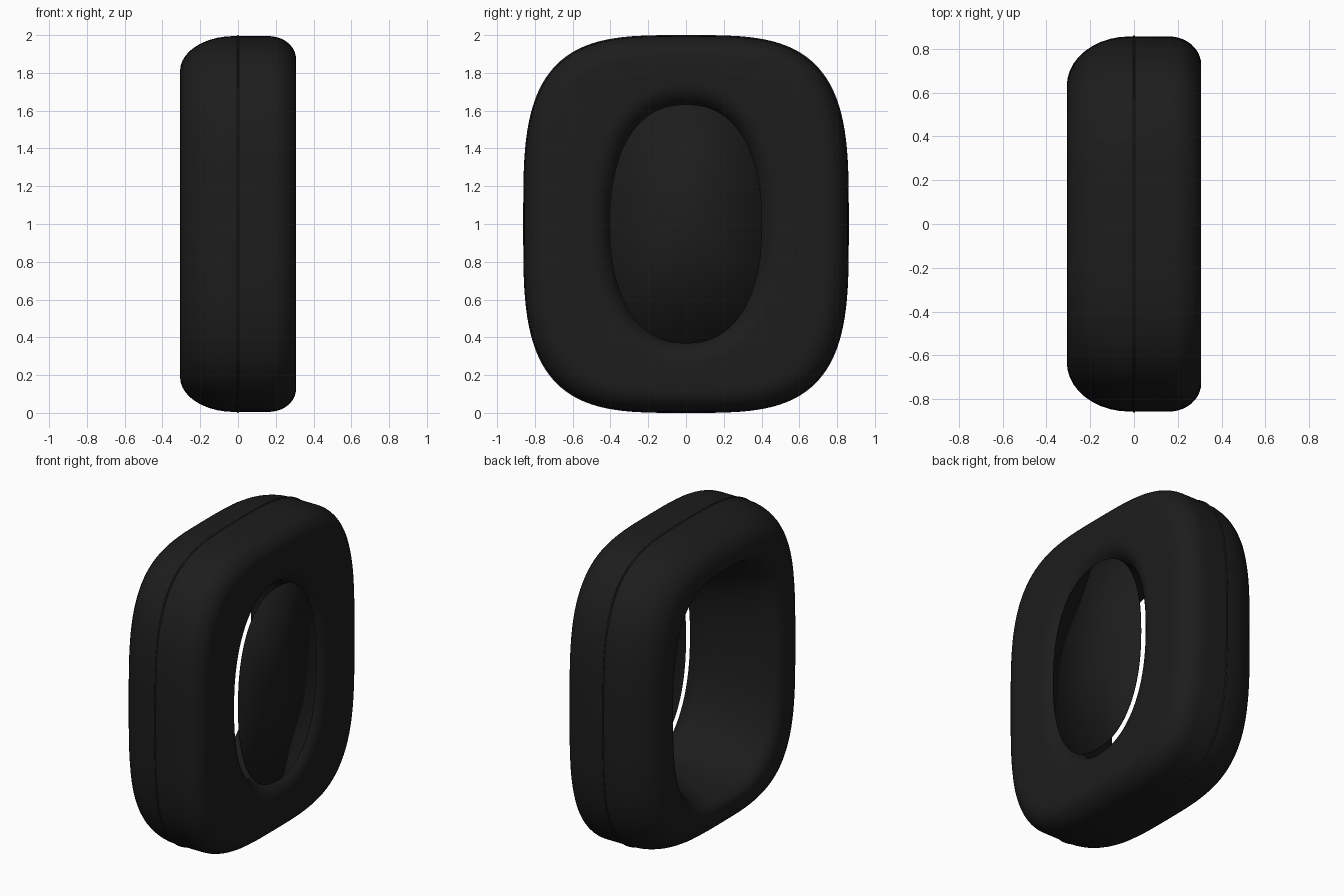
import bpy, bmesh
from math import sin, cos, pi, radians

cube = bpy.data.objects.get("Cube")
if cube:
    bpy.data.objects.remove(cube)

SEG = 128

black = bpy.data.materials.new("soft_black")
black.use_nodes = True
colour = (0.012, 0.012, 0.012, 1)
black.diffuse_color = colour
bsdf = black.node_tree.nodes["Principled BSDF"]
bsdf.inputs["Base Color"].default_value = colour
bsdf.inputs["Roughness"].default_value = 0.7


def power(value, exponent):
    return (1 if value >= 0 else -1) * abs(value) ** exponent


def loop(bm, x, ry, rz, n):
    """Rounded-oval ring of vertices across the x axis."""
    angles = [2 * pi * i / SEG for i in range(SEG)]
    return [bm.verts.new((x, ry * power(cos(a), 2 / n), 1 + rz * power(sin(a), 2 / n)))
            for a in angles]


def bridge(bm, a, b):
    for i in range(SEG):
        j = (i + 1) % SEG
        bm.faces.new((a[i], a[j], b[j], b[i]))


def finish(bm, name, angle):
    bmesh.ops.recalc_face_normals(bm, faces=bm.faces)
    mesh = bpy.data.meshes.new(name)
    bm.to_mesh(mesh)
    bm.free()
    obj = bpy.data.objects.new(name, mesh)
    bpy.context.collection.objects.link(obj)
    mesh.materials.append(black)
    bpy.ops.object.select_all(action='DESELECT')
    obj.select_set(True)
    bpy.context.view_layer.objects.active = obj
    bpy.ops.object.shade_smooth_by_angle(angle=radians(angle))


def lofted_ring(name, stations):
    bm = bmesh.new()
    loops = [loop(bm, *s) for s in stations]
    for a, b in zip(loops, loops[1:] + loops[:1]):
        bridge(bm, a, b)
    finish(bm, name, 50)


# Cushion: outer skin, flat face, rolled lip, then flared inner wall
STEPS = 10
quarter = [pi / 2 * i / STEPS for i in range(STEPS + 1)]
outer = 3.5
section = []
for a in quarter:                       # broad rounded side
    t = 1 - sin(a)
    section.append((-0.02 - 0.287 * cos(a), 0.857 - 0.225 * t, 0.995 - 0.185 * t, outer))
for a in quarter:                       # tighter rounded side
    t = 1 - cos(a)
    section.append((0.16 + 0.147 * sin(a), 0.857 - 0.13 * t, 0.995 - 0.12 * t, outer))
section.append((0.307, 0.60, 0.80, 2.8))
for a in quarter:                       # lip rolling into the opening
    section.append((0.18 + 0.127 * cos(a), 0.515 - 0.12 * sin(a), 0.745 - 0.12 * sin(a), 2.3))
section += [
    (0.08, 0.415, 0.64, 2.4),
    (-0.05, 0.455, 0.67, 2.5),
    (-0.18, 0.50, 0.705, 2.7),
    (-0.26, 0.53, 0.73, 2.9),
    (-0.292, 0.55, 0.75, 3.0),
    (-0.307, 0.59, 0.775, 3.2),
]
lofted_ring("ear_cushion", section)

# Fine raised seam around the middle of the cushion
turns = [2 * pi * i / 8 for i in range(8)]
lofted_ring("seam_piping", [(0.006 * cos(a), 0.856 + 0.006 * sin(a), 0.994 + 0.006 * sin(a), outer)
                            for a in turns])

# Thin softly shaded cover floating in the opening
bm = bmesh.new()
rims = []
for x in (0.288, 0.282):
    rim = loop(bm, x, 0.403, 0.632, 2.3)
    centre = bm.verts.new((x, 0, 1))
    for i in range(SEG):
        bm.faces.new((centre, rim[i], rim[(i + 1) % SEG]))
    rims.append(rim)
bridge(bm, *rims)
finish(bm, "inner_cover", 180)
